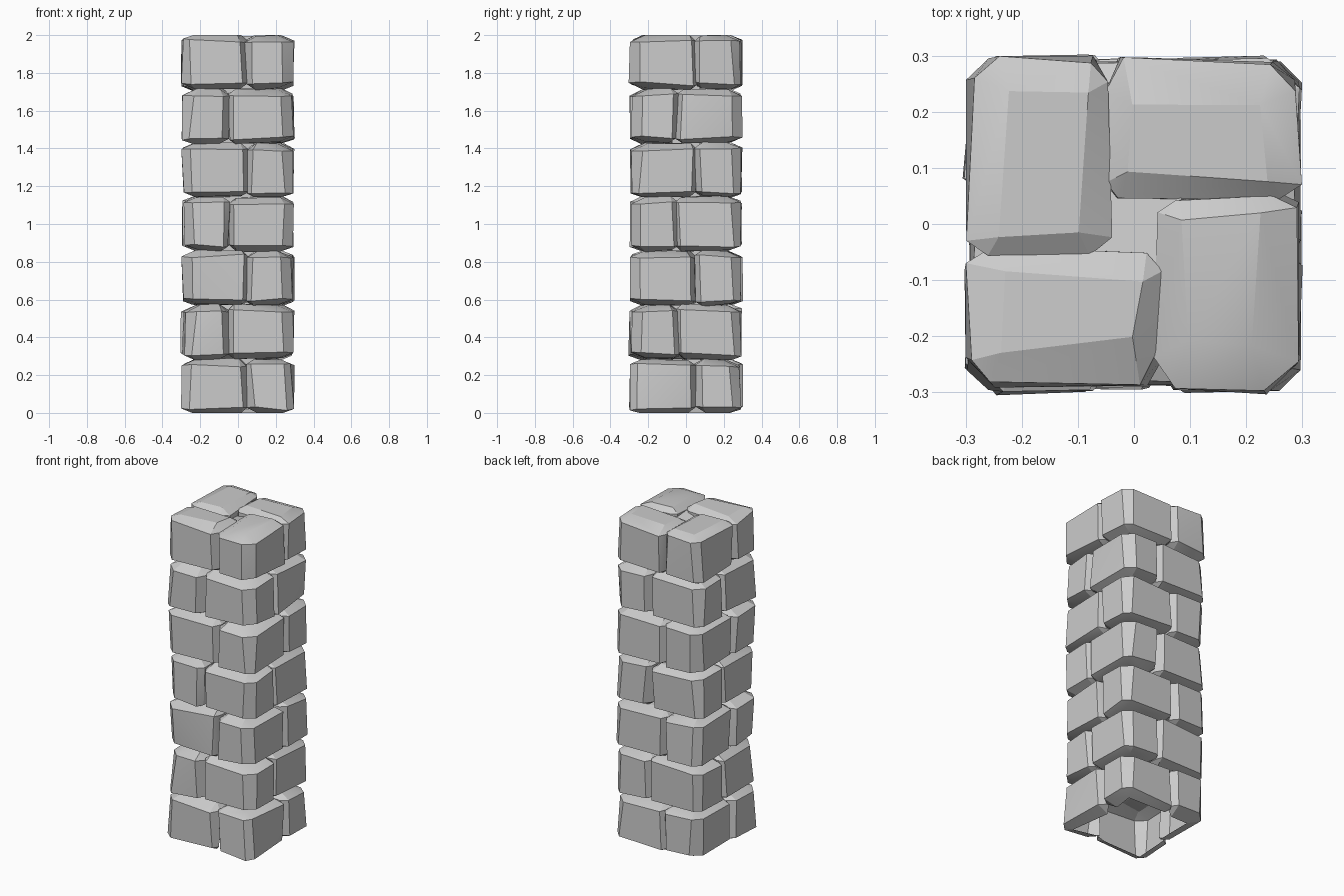
import bpy, bmesh, math, random
from mathutils import Vector
from itertools import product

random.seed(4)
cube = bpy.data.objects.get("Cube")
if cube:
    bpy.data.objects.remove(cube, do_unlink=True)

COURSES = 7
HEIGHT = 2.0 / COURSES

stone = bpy.data.materials.new("grey stone")
stone.use_nodes = True
GREY = (0.6, 0.6, 0.6, 1)
stone.diffuse_color = GREY
stone.node_tree.nodes["Principled BSDF"].inputs["Base Color"].default_value = GREY


def jitter(amount):
    return Vector([random.uniform(-amount, amount) for _ in range(3)])


def turn(p, quarter, mirrored):
    """Swing a point round the pillar, mirrored on every second course."""
    x, y = p.x, p.y
    for _ in range(quarter):
        x, y = -y, x
    return Vector((-x if mirrored else x, y, p.z))


def add_block(bm, quarter, mirrored, z0, z1):
    """One rough-hewn block: a hull of chamfered, slightly shifted corners."""
    low = Vector((-0.294, -0.288, z0))
    high = Vector((0.05, -0.045, z1))
    # chamfer depth measured from each side: outer, joint, top and bottom
    inset_low = Vector((0.046, 0.046, 0.026))
    inset_high = Vector((0.024, 0.03, 0.03))
    verts = []
    for corner in product((0, 1), repeat=3):
        base = Vector([(low, high)[s][a] for a, s in enumerate(corner)])
        inward = Vector([(inset_low, -inset_high)[s][a] for a, s in enumerate(corner)])
        shift = jitter(0.008)
        shift.z *= 0.7
        size = random.uniform(0.75, 1.3)
        for axis in range(3):
            p = base + shift + jitter(0.004)
            # upper and lower beds are worn further back than the sides
            wear = 1.45 if axis == 2 else 1
            for other in range(3):
                if other != axis:
                    p[other] += inward[other] * size * wear
            p.z = min(max(p.z, 0), 2)
            if axis == 2 and z0 == 0 and corner[2] == 0:
                p.z = 0
            verts.append(bm.verts.new(turn(p, quarter, mirrored)))
    hull = bmesh.ops.convex_hull(bm, input=verts)
    spare = {v for v in hull["geom_interior"] if isinstance(v, bmesh.types.BMVert)}
    bmesh.ops.delete(bm, geom=list(spare), context='VERTS')


def finish(name, bm):
    mesh = bpy.data.meshes.new(name)
    bm.to_mesh(mesh)
    bm.free()
    obj = bpy.data.objects.new(name, mesh)
    mesh.materials.append(stone)
    bpy.context.collection.objects.link(obj)
    bpy.ops.object.select_all(action='DESELECT')
    obj.select_set(True)
    bpy.context.view_layer.objects.active = obj
    bpy.ops.object.shade_smooth_by_angle(angle=math.radians(20))


# Seven courses of four blocks in a pinwheel bond
for level in range(COURSES):
    bm = bmesh.new()
    for quarter in range(4):
        add_block(bm, quarter, level % 2 == 1, level * HEIGHT, (level + 1) * HEIGHT)
    bmesh.ops.recalc_face_normals(bm, faces=bm.faces[:])
    bmesh.ops.dissolve_limit(bm, angle_limit=math.radians(6),
                             verts=bm.verts[:], edges=bm.edges[:])
    if level == 0:
        # the lowest course is an open shell underneath
        hidden = []
        for f in bm.faces:
            c = f.calc_center_median()
            inner = max(abs(c.x), abs(c.y)) < 0.21 and f.normal.z < 0.5
            if inner or f.normal.z < -0.97:
                hidden.append(f)
        bmesh.ops.delete(bm, geom=hidden, context='FACES')
    finish(f"stone_course_{level + 1}", bm)

# Sloped rubble filling in the middle of the pinwheel
bm = bmesh.new()
bmesh.ops.create_cube(bm, size=1)
for v in bm.verts:
    top = v.co.z > 0
    v.co.x *= 0.17
    v.co.y *= 0.15
    v.co.z = 1.95 + 0.25 * v.co.x - 0.12 * v.co.y if top else 2 * HEIGHT
finish("centre_fill", bm)
